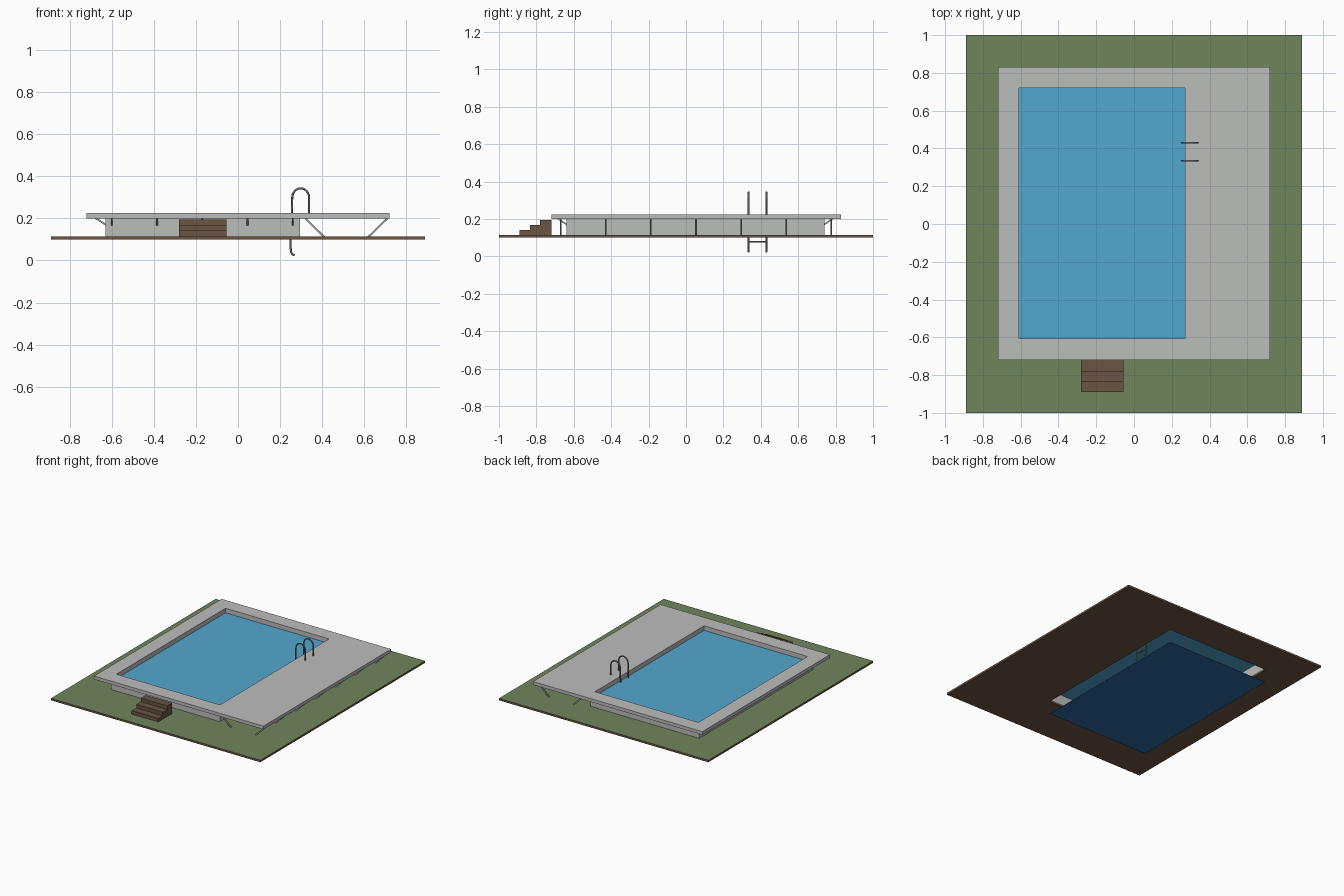
import bpy, bmesh
from math import pi, sin, cos
from mathutils import Vector

if "Cube" in bpy.data.objects:
    bpy.data.objects.remove(bpy.data.objects["Cube"])


def material(name, r, g, b):
    m = bpy.data.materials.new(name)
    m.use_nodes = True
    m.diffuse_color = (r, g, b, 1)
    m.node_tree.nodes["Principled BSDF"].inputs["Base Color"].default_value = (r, g, b, 1)
    return m


GRASS = material("grass green", 0.162, 0.235, 0.107)
BROWN = material("earth brown", 0.147, 0.089, 0.056)
CONCRETE = material("concrete grey", 0.50, 0.51, 0.50)
WATER = material("water blue", 0.084, 0.386, 0.617)
FLOOR = material("deep blue", 0.025, 0.14, 0.376)
STEEL = material("steel grey", 0.40, 0.40, 0.40)
RAIL = material("rail grey", 0.19, 0.19, 0.19)

# Pool opening: left, front, right and back limits
POOL = (-0.61, -0.605, 0.27, 0.72)


def finish(bm, name, *mats):
    bmesh.ops.recalc_face_normals(bm, faces=bm.faces)
    mesh = bpy.data.meshes.new(name)
    bm.to_mesh(mesh)
    bm.free()
    for m in mats:
        mesh.materials.append(m)
    obj = bpy.data.objects.new(name, mesh)
    bpy.context.collection.objects.link(obj)
    return obj


def corners(rect, z):
    x0, y0, x1, y1 = rect
    return [(x0, y0, z), (x1, y0, z), (x1, y1, z), (x0, y1, z)]


def frame(name, outer, inner, z0, z1, *mats):
    """Rectangular slab with a rectangular opening."""
    bm = bmesh.new()
    rings = [[bm.verts.new(c) for c in corners(r, z)]
             for r, z in ((outer, z0), (outer, z1), (inner, z1), (inner, z0))]
    for k in range(4):
        a, b = rings[k], rings[(k + 1) % 4]
        for i in range(4):
            j = (i + 1) % 4
            bm.faces.new((a[i], a[j], b[j], b[i]))
    return finish(bm, name, *mats)


def sheet(name, rect, z, mat):
    bm = bmesh.new()
    face = bm.faces.new([bm.verts.new(c) for c in corners(rect, z)])
    if face.normal.z < 0:
        face.normal_flip()
    return finish(bm, name, mat)


def tube(name, points, radius, mat, sides=2):
    curve = bpy.data.curves.new(name, "CURVE")
    curve.dimensions = "3D"
    curve.bevel_depth = radius
    curve.bevel_resolution = sides
    curve.use_fill_caps = True
    spline = curve.splines.new("POLY")
    spline.points.add(len(points) - 1)
    for p, co in zip(spline.points, points):
        p.co = (*co, 1)
    curve.materials.append(mat)
    obj = bpy.data.objects.new(name, curve)
    bpy.context.collection.objects.link(obj)
    return obj


def struts(name, pairs, thick):
    """Square bars joined into one object, each from one point to another."""
    bm = bmesh.new()
    for a, b in pairs:
        a, b = Vector(a), Vector(b)
        d = b - a
        made = bmesh.ops.create_cube(bm, size=1)["verts"]
        bmesh.ops.scale(bm, vec=(thick, thick, d.length), verts=made)
        bmesh.ops.rotate(bm, matrix=d.to_track_quat("Z", "Y").to_matrix(), verts=made)
        bmesh.ops.translate(bm, vec=(a + b) / 2, verts=made)
    return finish(bm, name, STEEL)


def spread(a, b, n):
    return [a + (b - a) * i / (n - 1) for i in range(n)]


# Lawn slab: grass on top, earth on the sides and underside
lawn = frame("lawn", (-0.89, -1, 0.89, 1), POOL, 0.1, 0.115, BROWN, GRASS)
for poly in lawn.data.polygons:
    poly.material_index = int(poly.normal.z > 0.5)

# Pool walls, deck, water and pool floor
frame("pool_wall", (-0.63, -0.64, 0.295, 0.74), POOL, 0.115, 0.2, CONCRETE)
frame("deck", (-0.72, -0.72, 0.72, 0.83), POOL, 0.2, 0.225, CONCRETE)
sheet("water", POOL, 0.19, WATER)
sheet("pool_floor", POOL, 0, FLOOR)

# Entry steps
bm = bmesh.new()
profile = [(-0.72, 0.115), (-0.89, 0.115)]
for i in range(3):
    y, z = -0.89 + 0.055 * i, 0.142 + 0.027 * i
    profile += [(y, z), (y + 0.055, z)]
profile[-1] = (-0.72, profile[-1][1])
side = bm.faces.new([bm.verts.new((-0.28, y, z)) for y, z in profile])
extruded = bmesh.ops.extrude_face_region(bm, geom=[side], use_keep_orig=True)["geom"]
bmesh.ops.translate(bm, vec=(0.225, 0, 0),
                    verts=[g for g in extruded if isinstance(g, bmesh.types.BMVert)])
finish(bm, "entry_steps", BROWN)

# Long diagonal struts under the wide side of the deck
struts("deck_struts", [pair for y in spread(-0.67, 0.777, 7) for pair in (
    ((0.71, y, 0.2), (0.62, y, 0.112)), ((0.32, y, 0.2), (0.41, y, 0.112)))], 0.009)

# Short brackets between the pool walls and the deck rim
brackets = []
for x in spread(-0.6, 0.26, 5):
    brackets += [((x, -0.685, 0.203), (x, -0.635, 0.168)),
                 ((x, 0.785, 0.203), (x, 0.735, 0.168))]
for y in spread(-0.595, 0.71, 7):
    brackets.append(((-0.68, y, 0.203), (-0.625, y, 0.168)))
struts("wall_brackets", brackets, 0.008)

# Pool ladder: two hooped rails with rungs between
hoop = [(0.298 + 0.04 * cos(pi * i / 12), 0.3 + 0.043 * sin(pi * i / 12)) for i in range(13)]
foot = [(0.25, 0.1), (0.25, 0.06), (0.253, 0.04), (0.259, 0.029), (0.269, 0.025)]
path = [(0.338, 0.225)] + hoop + [(0.256, 0.225)] + foot
for name, y in (("front_ladder_rail", 0.335), ("back_ladder_rail", 0.43)):
    tube(name, [(x, y, z) for x, z in path], 0.005, RAIL)
for z in (0.078, 0.145):
    tube("ladder_rung", [(0.251, 0.335, z), (0.251, 0.43, z)], 0.004, RAIL)
